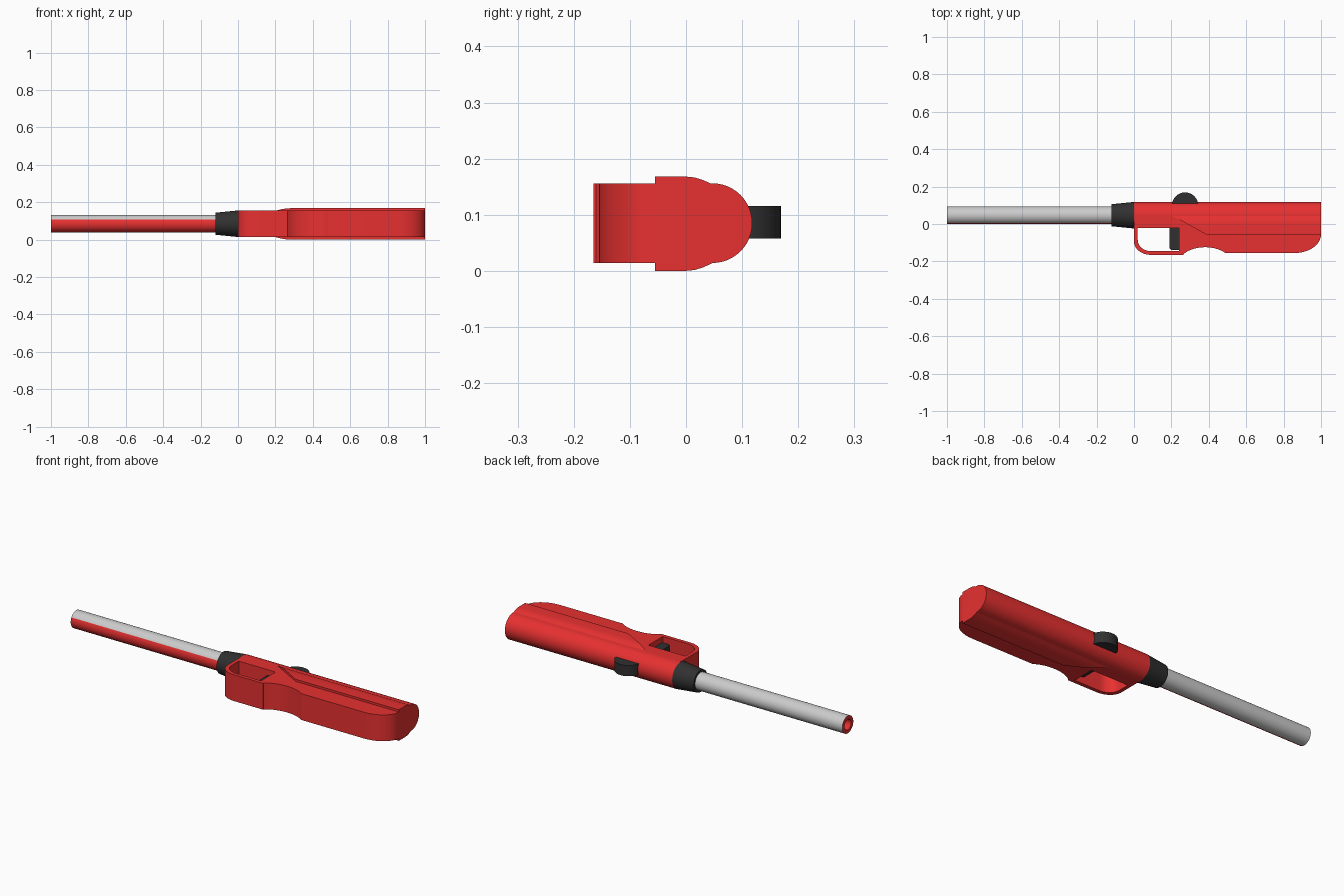
import bpy, bmesh
from math import sin, cos, radians, pi

if "Cube" in bpy.data.objects:
    bpy.data.objects.remove(bpy.data.objects["Cube"])

ZC, YC = 0.085, 0.047      # axis of barrel and tube


def material(name, rgb):
    m = bpy.data.materials.new(name)
    m.diffuse_color = (*rgb, 1)
    m.use_nodes = True
    m.node_tree.nodes["Principled BSDF"].inputs["Base Color"].default_value = m.diffuse_color
    return m


RED = material("red", (0.8, 0.03, 0.03))
BLACK = material("black", (0.03, 0.03, 0.03))
GREY = material("grey", (0.8, 0.8, 0.8))


def arc(cx, cy, rx, ry, a0, a1, n=10):
    return [(cx + rx * cos(radians(a0 + (a1 - a0) * i / n)),
             cy + ry * sin(radians(a0 + (a1 - a0) * i / n))) for i in range(n + 1)]


def smooth(ob, angle=30):
    bpy.ops.object.select_all(action='DESELECT')
    ob.select_set(True)
    bpy.context.view_layer.objects.active = ob
    bpy.ops.object.shade_smooth_by_angle(angle=radians(angle))


def finish(name, bm, *mats):
    bmesh.ops.recalc_face_normals(bm, faces=bm.faces)
    me = bpy.data.meshes.new(name)
    bm.to_mesh(me)
    bm.free()
    ob = bpy.data.objects.new(name, me)
    bpy.context.collection.objects.link(ob)
    for m in mats:
        me.materials.append(m)
    smooth(ob)
    return ob


def plate(name, loops, z0, z1, mat):
    """Outline in XY (further loops are holes), extruded along z."""
    cu = bpy.data.curves.new(name, 'CURVE')
    cu.dimensions, cu.fill_mode, cu.extrude = '2D', 'BOTH', (z1 - z0) / 2
    for pts in loops:
        sp = cu.splines.new('POLY')
        sp.points.add(len(pts) - 1)
        for p, (x, y) in zip(sp.points, pts):
            p.co = (x, y, 0, 1)
        sp.use_cyclic_u = True
    ob = bpy.data.objects.new(name, cu)
    bpy.context.collection.objects.link(ob)
    ob.location.z = (z0 + z1) / 2
    bpy.ops.object.select_all(action='DESELECT')
    ob.select_set(True)
    bpy.context.view_layer.objects.active = ob
    bpy.ops.object.convert(target='MESH')
    ob = bpy.context.object
    bm = bmesh.new()
    bm.from_mesh(ob.data)
    bmesh.ops.remove_doubles(bm, verts=bm.verts, dist=1e-5)
    bmesh.ops.recalc_face_normals(bm, faces=bm.faces)
    bm.to_mesh(ob.data)
    bm.free()
    ob.data.materials.clear()
    ob.data.materials.append(mat)
    smooth(ob)
    return ob


def bar(name, section, start, mat):
    """YZ section extruded to x = 1; start(y) gives the x of the near end."""
    bm = bmesh.new()
    a = [bm.verts.new((start(y), y, z)) for y, z in section]
    b = [bm.verts.new((1, y, z)) for y, z in section]
    n = len(a)
    for i in range(n):
        j = (i + 1) % n
        bm.faces.new((a[i], a[j], b[j], b[i]))
    bm.faces.new(a)
    bm.faces.new(b)
    return finish(name, bm, mat)


def lathe(name, profile, mats, pick=lambda ring, angle: 0, n=48, closed=False):
    """(x, radius) profile turned about the barrel axis."""
    bm = bmesh.new()
    rings = [[bm.verts.new((x, YC + r * cos(2 * pi * k / n), ZC + r * sin(2 * pi * k / n)))
              for k in range(n)] for x, r in profile]
    for i in range(len(rings) if closed else len(rings) - 1):
        p, q = rings[i], rings[(i + 1) % len(rings)]
        for k in range(n):
            f = bm.faces.new((p[k], p[(k + 1) % n], q[(k + 1) % n], q[k]))
            f.material_index = pick(i, 360 * (k + 0.5) / n)
    if not closed:
        bm.faces.new(rings[0])
        bm.faces.new(rings[-1])
    return finish(name, bm, *mats)


# Grip plate with finger recess and trigger guard opening
outline = ([(0, YC)] + arc(0.09, -0.095, 0.09, 0.07, 180, 270) + [(0.265, -0.165)]
           + arc(0.38, -0.21, 0.14, 0.086, 145, 40, 14)
           + [(0.485, -0.155)] + arc(0.86, -0.055, 0.14, 0.1, 270, 360) + [(1, YC)])
opening = ([(0.02, -0.022)] + arc(0.09, -0.085, 0.07, 0.06, 180, 270)
           + [(0.24, -0.145), (0.24, -0.022)])
plate("grip_plate", [outline, opening], 0.014, 0.156, RED)

# Rounded back of the handle
bar("handle_back", arc(YC, ZC, 0.071, 0.071, 90, -90, 24), lambda y: 0, RED)

# Raised side panels with slanted front edge
upper = [(-0.055, 0.168), (0, 0.168), (0.015, 0.1665), (0.03, 0.162), (0.05, 0.153)]
lower = [(y, 2 * 0.084 - z) for y, z in reversed(upper)]
bar("side_panels", upper + lower, lambda y: 0.2 + 1.8 * (YC - y), RED)

# Trigger and thumb button
plate("trigger", [[(0.19, -0.015), (0.19, -0.13), (0.2, -0.14), (0.245, -0.14), (0.245, -0.015)]],
      0.045, 0.125, BLACK)
plate("thumb_button", [arc(0.273, 0.099, 0.07, 0.07, 0, 352.5, 47)], 0.058, 0.116, BLACK)

# Tapered collar
lathe("collar", [(-0.12, 0.059), (0, 0.071)], [BLACK])

# Hollow tube: grey outside with a red underside strip, red mouth and bore
lathe("tube", [(-1, 0.047), (-0.11, 0.047), (-0.11, 0.028), (-1, 0.028)], [GREY, RED],
      lambda ring, a: 1 if ring or 148 < a < 255 else 0, closed=True)
